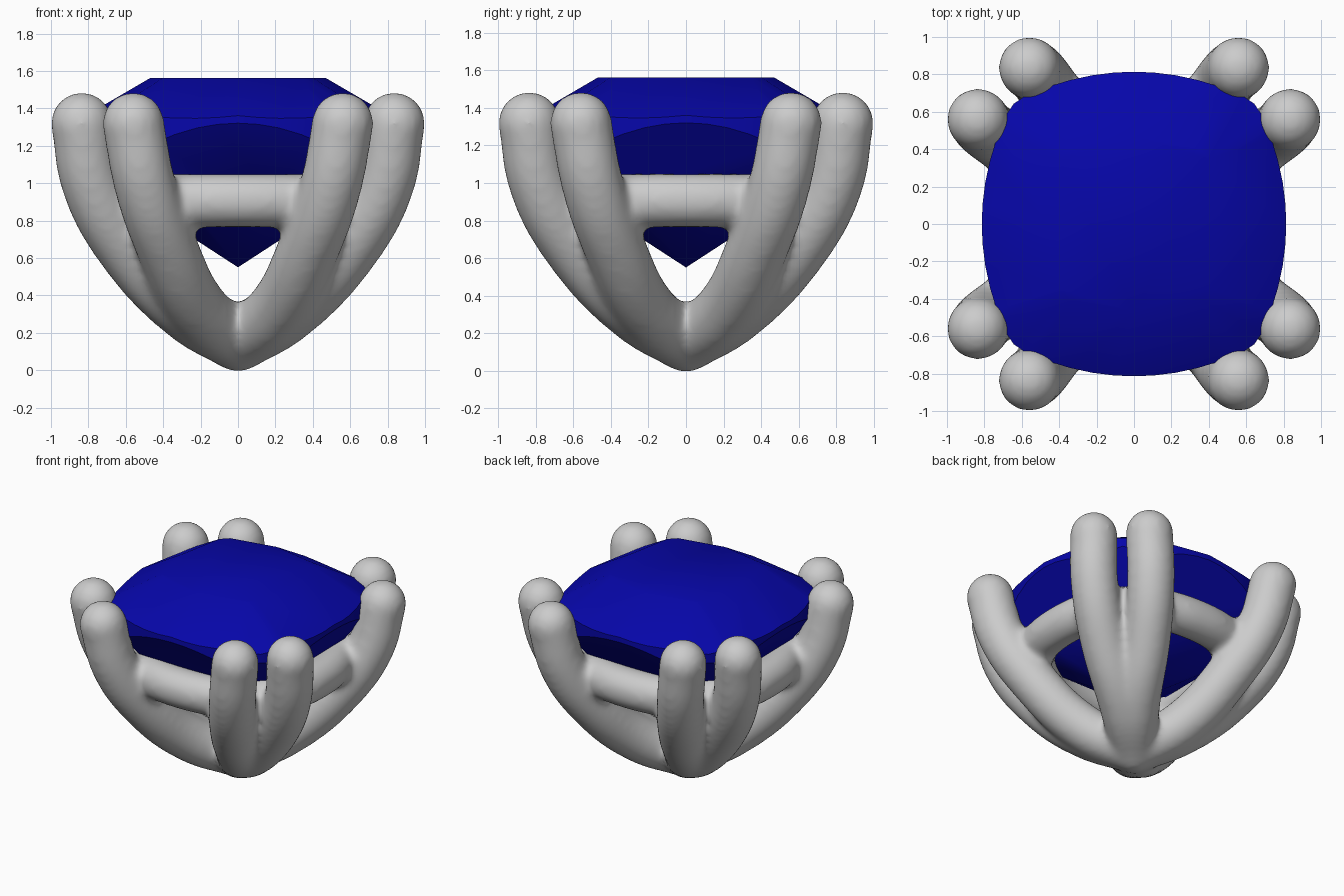
import bpy, bmesh, math
from mathutils import Vector, Matrix

if "Cube" in bpy.data.objects:
    bpy.data.objects.remove(bpy.data.objects["Cube"])

R = 0.167          # prong tube radius (slightly oversize, smoothing shrinks it)
RAIL_R = 0.146

# ---- Prong and rail centre lines in one curve ----
cu = bpy.data.curves.new("setting", 'CURVE')
cu.dimensions = '3D'
cu.bevel_depth = R
cu.bevel_resolution = 6
cu.resolution_u = 10
cu.use_fill_caps = True


def add_path(points, radius=1.0, cyclic=False):
    sp = cu.splines.new('BEZIER')
    sp.bezier_points.add(len(points) - 1)
    for bp, p in zip(sp.bezier_points, points):
        bp.co = p
        bp.handle_left_type = bp.handle_right_type = 'AUTO'
        bp.radius = radius
    sp.use_cyclic_u = cyclic


prong = [(0, 0, 0.158), (0.27, 0.205, 0.315), (0.605, 0.385, 0.67),
         (0.78, 0.50, 1.0), (0.835, 0.56, 1.32)]
ends = [Vector((0, 0, 0.158))]
for sx in (1, -1):
    for sy in (1, -1):
        for swap in (False, True):
            pts = [(sx * (y if swap else x), sy * (x if swap else y), z)
                   for x, y, z in prong]
            add_path(pts)
            ends.append(Vector(pts[-1]))

# Rounded rail under the stone
rail = []
for i in range(32):
    a = 2 * math.pi * i / 32
    c, s = math.cos(a), math.sin(a)
    k = 0.66 / (abs(c) ** 2.3 + abs(s) ** 2.3) ** (1 / 2.3)
    rail.append((k * c, k * s, 0.907))
add_path(rail, RAIL_R / R, True)

setting = bpy.data.objects.new("prong_setting", cu)
bpy.context.collection.objects.link(setting)
bpy.context.view_layer.objects.active = setting
setting.select_set(True)
bpy.ops.object.convert(target='MESH')
setting = bpy.context.object

# Round prong tips and base
bm = bmesh.new()
bm.from_mesh(setting.data)
bmesh.ops.remove_doubles(bm, verts=bm.verts, dist=0.0005)
for p in ends:
    bmesh.ops.create_uvsphere(bm, u_segments=32, v_segments=16, radius=R,
                              matrix=Matrix.Translation(p))
bmesh.ops.recalc_face_normals(bm, faces=bm.faces)
bm.to_mesh(setting.data)
bm.free()

# Fuse into one cast piece with soft fillets
m = setting.modifiers.new("fuse", 'REMESH')
m.mode = 'VOXEL'
m.voxel_size = 0.022
m.use_smooth_shade = True
m = setting.modifiers.new("fillet", 'SMOOTH')
m.factor = 0.5
m.iterations = 20

# ---- Cushion-cut stone: a bulged square prism cut by facet planes ----
side = [(x, -(0.814 - 0.38 * x * x)) for x in
        (-0.58, -0.46, -0.34, -0.22, -0.11, 0, 0.11, 0.22, 0.34, 0.46, 0.58)]
side.append((0.643, -0.643))
bm = bmesh.new()
verts = []
for q in range(4):
    rot = Matrix.Rotation(q * math.pi / 2, 2)
    for p in side:
        v = rot @ Vector(p)
        verts.append(bm.verts.new((v.x, v.y, 0.4)))
base = bm.faces.new(verts)
ext = bmesh.ops.extrude_face_region(bm, geom=[base])
for g in ext['geom']:
    if isinstance(g, bmesh.types.BMVert):
        g.co.z = 1.562
bmesh.ops.recalc_face_normals(bm, faces=bm.faces)


def facet(angle, dist, z, slope):
    """Cut along a plane through (dist, z) in direction angle; slope = dz/dr."""
    a = math.radians(angle)
    d = Vector((math.cos(a), math.sin(a), 0))
    n = d * abs(slope) + Vector((0, 0, 1 if slope < 0 else -1))
    bmesh.ops.bisect_plane(
        bm, geom=bm.verts[:] + bm.edges[:] + bm.faces[:], dist=1e-5,
        plane_co=d * dist + Vector((0, 0, z)), plane_no=n.normalized(),
        clear_outer=True)
    edges = [e for e in bm.edges if e.is_boundary]
    if edges:
        bmesh.ops.holes_fill(bm, edges=edges, sides=0)


for q in range(4):
    a = 90 * q
    facet(a + 11, 0.461, 1.562, -0.595)     # crown
    facet(a - 11, 0.461, 1.562, -0.595)
    facet(a + 45, 0.53, 1.562, -0.60)
    facet(a, 0.81, 1.315, 1.4)              # upper pavilion
    facet(a + 45, 0.91, 1.27, 1.2)
    facet(a, 0.0, 0.55, 0.65)               # lower pavilion
    facet(a + 45, 0.0, 0.55, 0.62)
bmesh.ops.remove_doubles(bm, verts=bm.verts, dist=0.0005)
bmesh.ops.recalc_face_normals(bm, faces=bm.faces)
me = bpy.data.meshes.new("stone")
bm.to_mesh(me)
bm.free()
stone = bpy.data.objects.new("cushion_stone", me)
bpy.context.collection.objects.link(stone)
mat = bpy.data.materials.new("blue_stone")
mat.diffuse_color = (0.002, 0.002, 0.40, 1)
mat.use_nodes = True
mat.node_tree.nodes["Principled BSDF"].inputs["Base Color"].default_value = mat.diffuse_color
me.materials.append(mat)

# Softly blended facets, crisp girdle
bpy.ops.object.select_all(action='DESELECT')
stone.select_set(True)
bpy.context.view_layer.objects.active = stone
bpy.ops.object.shade_smooth_by_angle(angle=math.radians(34))
